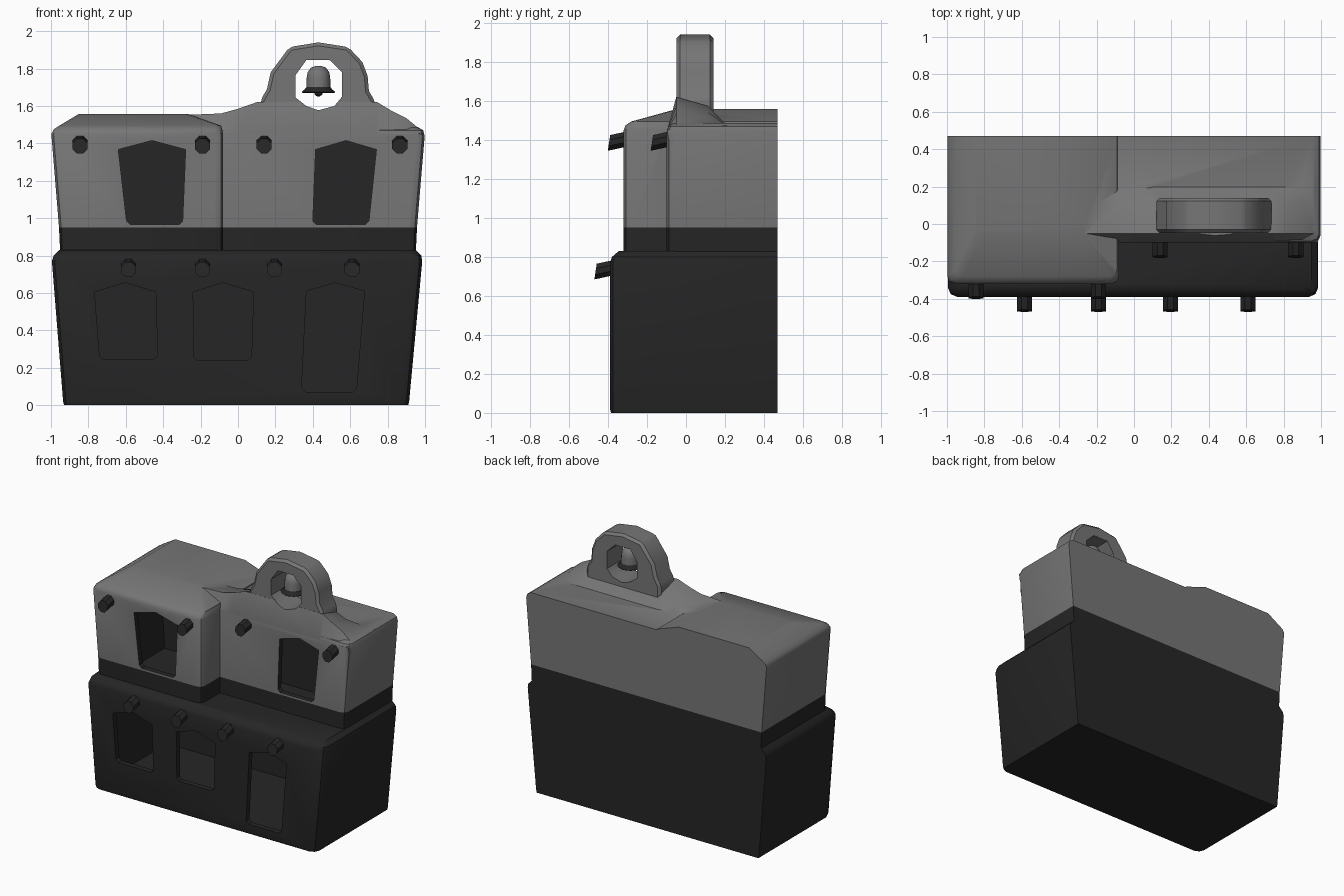
import bpy, bmesh, math

if "Cube" in bpy.data.objects:
    bpy.data.objects.remove(bpy.data.objects["Cube"])

def mat(name, v):
    m = bpy.data.materials.new(name)
    m.diffuse_color = (v, v, v, 1)
    m.use_nodes = True
    m.node_tree.nodes["Principled BSDF"].inputs["Base Color"].default_value = m.diffuse_color
    return m

GREY, DARK = mat("plaster_grey", 0.18), mat("charcoal", 0.019)
BACK = 0.47

def loft(name, rings, idx=0):
    """Closed solid through a list of equal-length point rings."""
    bm = bmesh.new()
    vs = [[bm.verts.new(p) for p in r] for r in rings]
    n = len(vs[0])
    for a, b in zip(vs, vs[1:]):
        for i in range(n):
            bm.faces.new((a[i], a[(i + 1) % n], b[(i + 1) % n], b[i]))
    bm.faces.new(vs[0])
    bm.faces.new(vs[-1])
    bmesh.ops.recalc_face_normals(bm, faces=bm.faces[:])
    for f in bm.faces:
        f.material_index = idx
    me = bpy.data.meshes.new(name)
    bm.to_mesh(me)
    bm.free()
    me.materials.append(GREY)
    me.materials.append(DARK)
    ob = bpy.data.objects.new(name, me)
    bpy.context.collection.objects.link(ob)
    return ob

def plan(z, x0, x1, y0, r=0.04, y1=BACK):
    """Plan rectangle with rounded front corners and square back corners."""
    k = r * 0.3
    return [(x, y, z) for x, y in (
        (x0, y1), (x0, y0 + r), (x0 + k, y0 + k), (x0 + r, y0),
        (x1 - r, y0), (x1 - k, y0 + k), (x1, y0 + r), (x1, y1))]

def prism(name, pts, y0, y1, idx=0):
    return loft(name, [[(x, y, z) for x, z in pts] for y in (y0, y1)], idx)

def apply_mods(ob):
    bpy.context.view_layer.objects.active = ob
    for m in list(ob.modifiers):
        bpy.ops.object.modifier_apply(modifier=m.name)

def combine(ob, other, op):
    m = ob.modifiers.new("bool", 'BOOLEAN')
    m.operation, m.solver, m.object = op, 'EXACT', other
    apply_mods(ob)
    bpy.data.objects.remove(other)

def smooth(ob, deg=35):
    bpy.ops.object.select_all(action='DESELECT')
    ob.select_set(True)
    bpy.context.view_layer.objects.active = ob
    bpy.ops.object.shade_smooth_by_angle(angle=math.radians(deg))

# ground storey
body = loft("house_body", [
    plan(0, -0.93, 0.91, -0.385, 0.05), plan(0.02, -0.935, 0.915, -0.39, 0.05),
    plan(0.77, -0.995, 0.985, -0.39, 0.05), plan(0.80, -0.985, 0.98, -0.38, 0.05),
    plan(0.83, -0.955, 0.95, -0.345, 0.05)])

# upper storey, left part with its raised roof
upper_left = loft("upper_left", [
    plan(0.80, -0.95, -0.08, -0.32), plan(0.95, -0.957, -0.08, -0.32),
    plan(1.45, -0.998, -0.08, -0.32), plan(1.475, -0.985, -0.085, -0.31),
    plan(1.495, -0.955, -0.09, -0.28), plan(1.558, -0.85, -0.27, -0.05)])

# upper storey, set-back right part
upper_right = loft("upper_right", [
    plan(0.80, -0.30, 0.95, -0.10), plan(0.95, -0.30, 0.957, -0.10),
    plan(1.44, -0.30, 0.998, -0.10), plan(1.47, -0.30, 0.99, -0.09),
    plan(1.488, -0.30, 0.96, -0.06)])

# sloping parapet that carries the bell arch
ridge = [(-0.26, 1.553), (-0.09, 1.56), (0.0, 1.585), (0.10, 1.62), (0.745, 1.62),
         (0.82, 1.575), (0.90, 1.535), (0.985, 1.465)]
parapet = loft("parapet", [
    [(x, y, z) for y, z in ((-0.09, 1.40), (-0.097, 1.45), (-0.05, r),
                            (0.11, 1.47 + (r - 1.47) * 0.7), (0.21, 1.475), (0.21, 1.40))]
    for x, r in ridge])

# bell arch
arch = prism("bell_arch", [
    (0.12, 1.46), (0.12, 1.63), (0.155, 1.69), (0.175, 1.78), (0.275, 1.915), (0.43, 1.94),
    (0.59, 1.915), (0.665, 1.835), (0.693, 1.76), (0.70, 1.68), (0.735, 1.62), (0.735, 1.46)],
    -0.048, 0.14)
bev = arch.modifiers.new("bevel", 'BEVEL')
bev.width, bev.segments = 0.018, 1
apply_mods(arch)

for part in (upper_left, upper_right, parapet, arch):
    combine(body, part, 'UNION')

# opening in the arch
combine(body, prism("arch_hole", [
    (0.365, 1.845), (0.49, 1.845), (0.557, 1.78), (0.557, 1.65), (0.515, 1.60),
    (0.43, 1.577), (0.365, 1.60), (0.308, 1.645), (0.308, 1.765)], -0.3, 0.4), 'DIFFERENCE')

# hollow rooms behind the windows
rooms = [((0.03, -0.89, 0.87, -0.35), (0.69, -0.94, 0.93, -0.35)),
         ((0.74, -0.91, -0.12, -0.28), (1.44, -0.955, -0.12, -0.28)),
         ((0.74, -0.30, 0.91, -0.06), (1.43, -0.30, 0.955, -0.06))]
for a, b in rooms:
    combine(body, loft("room", [plan(*a, y1=0.43), plan(*b, y1=0.43)], 1), 'DIFFERENCE')

# pointed windows and door: left, right, bottom left, bottom right, shoulder, apex, sill, y range
openings = [(-0.767, -0.44, -0.74, -0.43, 0.605, 0.655, 0.245, -0.50, -0.30),
            (-0.24, 0.083, -0.235, 0.072, 0.605, 0.655, 0.24, -0.50, -0.30),
            (0.366, 0.676, 0.34, 0.634, 0.61, 0.655, 0.072, -0.50, -0.30),
            (-0.64, -0.28, -0.596, -0.296, 1.367, 1.415, 0.965, -0.50, -0.24),
            (0.415, 0.74, 0.40, 0.70, 1.367, 1.415, 0.965, -0.30, -0.02)]
for l, r, bl, br, sh, ap, s, y0, y1 in openings:
    c = 0.02
    pts = [(l, sh), ((l + r) / 2, ap), (r, sh), (br, s + c), (br - c, s), (bl + c, s), (bl, s + c)]
    combine(body, prism("opening", pts, y0, y1, 1), 'DIFFERENCE')

# dark paint below the colour line
bm = bmesh.new()
bm.from_mesh(body.data)
bmesh.ops.bisect_plane(bm, geom=bm.verts[:] + bm.edges[:] + bm.faces[:],
                       plane_co=(0, 0, 0.95), plane_no=(0, 0, 1))
for f in bm.faces:
    if f.calc_center_median().z < 0.95:
        f.material_index = 1
bm.to_mesh(body.data)
bm.free()
smooth(body)

# projecting roof beams
def beam(i, x, z, y):
    a, c = 0.043, 0.012
    dia = [(a - c, c), (c, a - c), (-c, a - c), (-a + c, c),
           (-a + c, -c), (-c, -a + c), (c, -a + c), (a - c, -c)]
    dia = [(u * 1.3, v * 1.3) for u, v in dia]
    loft(f"roof_beam_{i}", [
        [(x + u, y - 0.005 + v * 0.15, z - 0.01 + v) for u, v in dia],
        [(x + u, y + 0.11 + v * 0.15, z + 0.015 + v) for u, v in dia]], 1)

spots = [(x, 0.735, -0.459) for x in (-0.585, -0.19, 0.195, 0.61)]
spots += [(-0.845, 1.395, -0.39), (-0.19, 1.395, -0.39), (0.14, 1.395, -0.17), (0.865, 1.395, -0.17)]
for i, s in enumerate(spots):
    beam(i, *s)

# bell with dark rim and clapper
def lathe(name, prof, idx):
    n = 14
    ob = loft(name, [[(0.43 + r * math.cos(t * math.tau / n), 0.046 + r * math.sin(t * math.tau / n), z)
                      for t in range(n)] for r, z in prof], idx)
    smooth(ob)

lathe("bell", [(0.012, 1.815), (0.04, 1.805), (0.058, 1.78), (0.063, 1.75), (0.065, 1.70)], 0)
lathe("bell_rim", [(0.065, 1.70), (0.072, 1.69), (0.09, 1.675), (0.085, 1.67), (0.05, 1.69)], 1)
lathe("clapper", [(0.01, 1.70), (0.02, 1.675), (0.022, 1.662), (0.006, 1.65)], 1)
